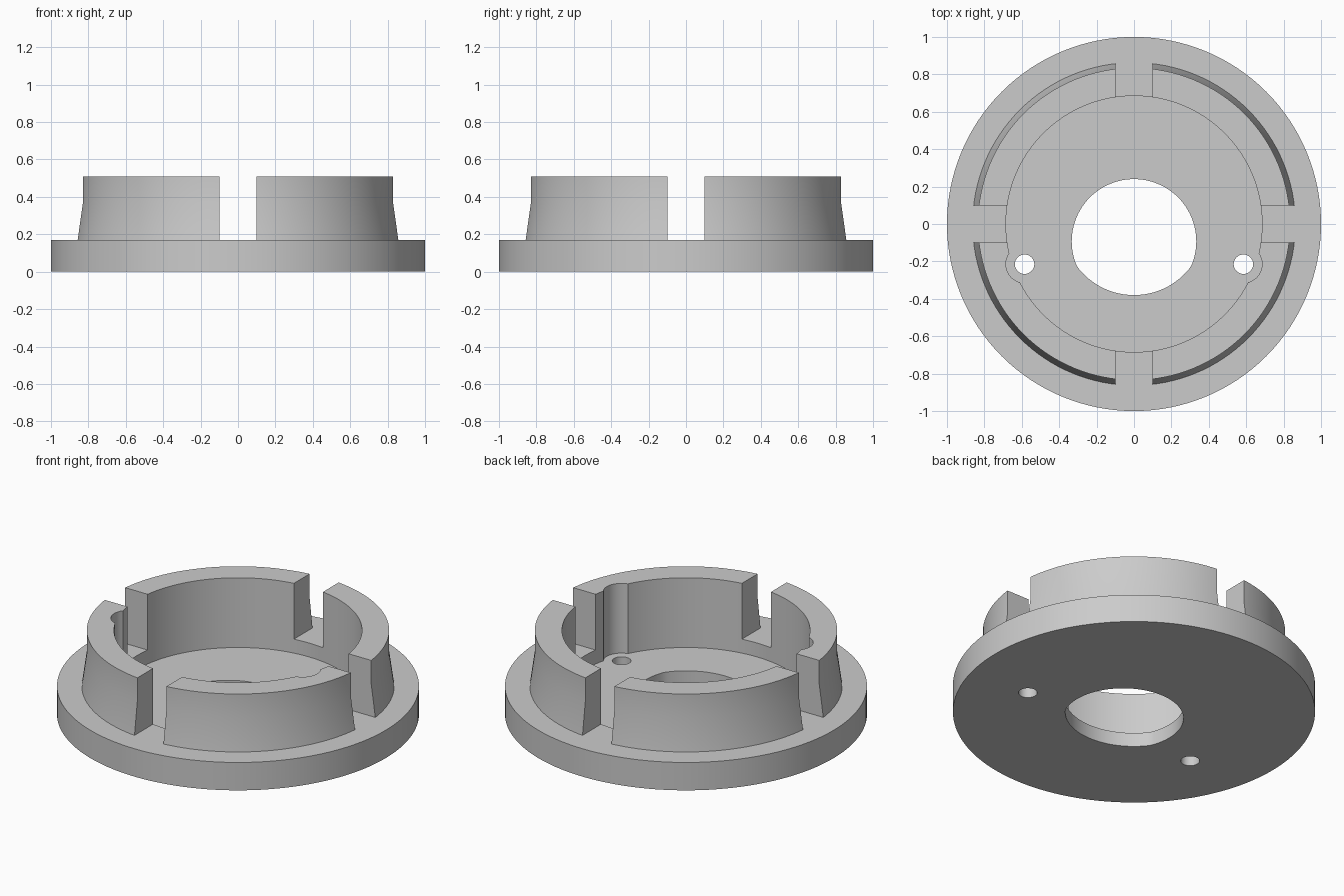
import bpy, bmesh
from math import cos, sin, tau, hypot, radians

cube = bpy.data.objects.get("Cube")
if cube:
    bpy.data.objects.remove(cube, do_unlink=True)

FLANGE_TOP, FLOOR, TOP = 0.17, 0.085, 0.51
POCKET_R = 0.685
SCREW_X, SCREW_Y = 0.585, -0.215

grey = bpy.data.materials.new("light_grey")
grey.use_nodes = True
colour = (0.6, 0.6, 0.6, 1)
grey.diffuse_color = colour
grey.node_tree.nodes["Principled BSDF"].inputs["Base Color"].default_value = colour


def circle(r, n, x=0, y=0):
    return [(x + r * cos(tau * i / n), y + r * sin(tau * i / n)) for i in range(n)]


def stack(name, levels):
    """Solid skinned through outlines (points, z), capped at both ends."""
    bm = bmesh.new()
    rings = [[bm.verts.new((x, y, z)) for x, y in pts] for pts, z in levels]
    n = len(rings[0])
    for a, b in zip(rings, rings[1:]):
        for i in range(n):
            j = (i + 1) % n
            bm.faces.new((a[i], a[j], b[j], b[i]))
    bm.faces.new(rings[0][::-1])
    bm.faces.new(rings[-1])
    bmesh.ops.recalc_face_normals(bm, faces=bm.faces)
    mesh = bpy.data.meshes.new(name)
    bm.to_mesh(mesh)
    bm.free()
    mesh.materials.append(grey)
    ob = bpy.data.objects.new(name, mesh)
    bpy.context.collection.objects.link(ob)
    return ob


def cut(body, outline, z0, z1=1):
    """Remove a vertical prism from the body."""
    cutter = stack("cutter", [(outline, z0), (outline, z1)])
    cutter.hide_render = True
    mod = body.modifiers.new("cut", 'BOOLEAN')
    mod.operation, mod.solver, mod.object = 'DIFFERENCE', 'EXACT', cutter
    bpy.context.view_layer.objects.active = body
    bpy.ops.object.modifier_apply(modifier=mod.name)
    bpy.data.objects.remove(cutter, do_unlink=True)


def rectangle(hx, hy):
    return [(-hx, -hy), (hx, -hy), (hx, hy), (-hx, hy)]


# Flange with a tapered collar rising from it
N = 128
body = stack("flanged_collar", [
    (circle(1, N), 0), (circle(1, N), FLANGE_TOP),
    (circle(0.863, N), FLANGE_TOP), (circle(0.835, N), 0.37),
    (circle(0.835, N), TOP)])

# Round pocket inside the collar, sunk into the flange
cut(body, circle(POCKET_R, N), FLOOR)

# Rounded reliefs and through holes for the two screws
for side in (-1, 1):
    cut(body, circle(0.1, 40, side * SCREW_X, SCREW_Y), FLOOR)
    cut(body, circle(0.052, 32, side * SCREW_X, SCREW_Y), -1)

# Four slots splitting the collar into quarters
cut(body, rectangle(0.95, 0.098), FLANGE_TOP)
cut(body, rectangle(0.098, 0.95), FLANGE_TOP)

# Off-centre opening, trimmed at the front by a circle about the axis
opening = []
for x, y in circle(0.333, 96, 0, -0.093):
    k = min(1, 0.38 / hypot(x, y))
    opening.append((x * k, y * k))
cut(body, opening, -1)

# Smooth walls with crisp rims
bpy.ops.object.select_all(action='DESELECT')
body.select_set(True)
bpy.context.view_layer.objects.active = body
bpy.ops.object.shade_smooth_by_angle(angle=radians(25))
